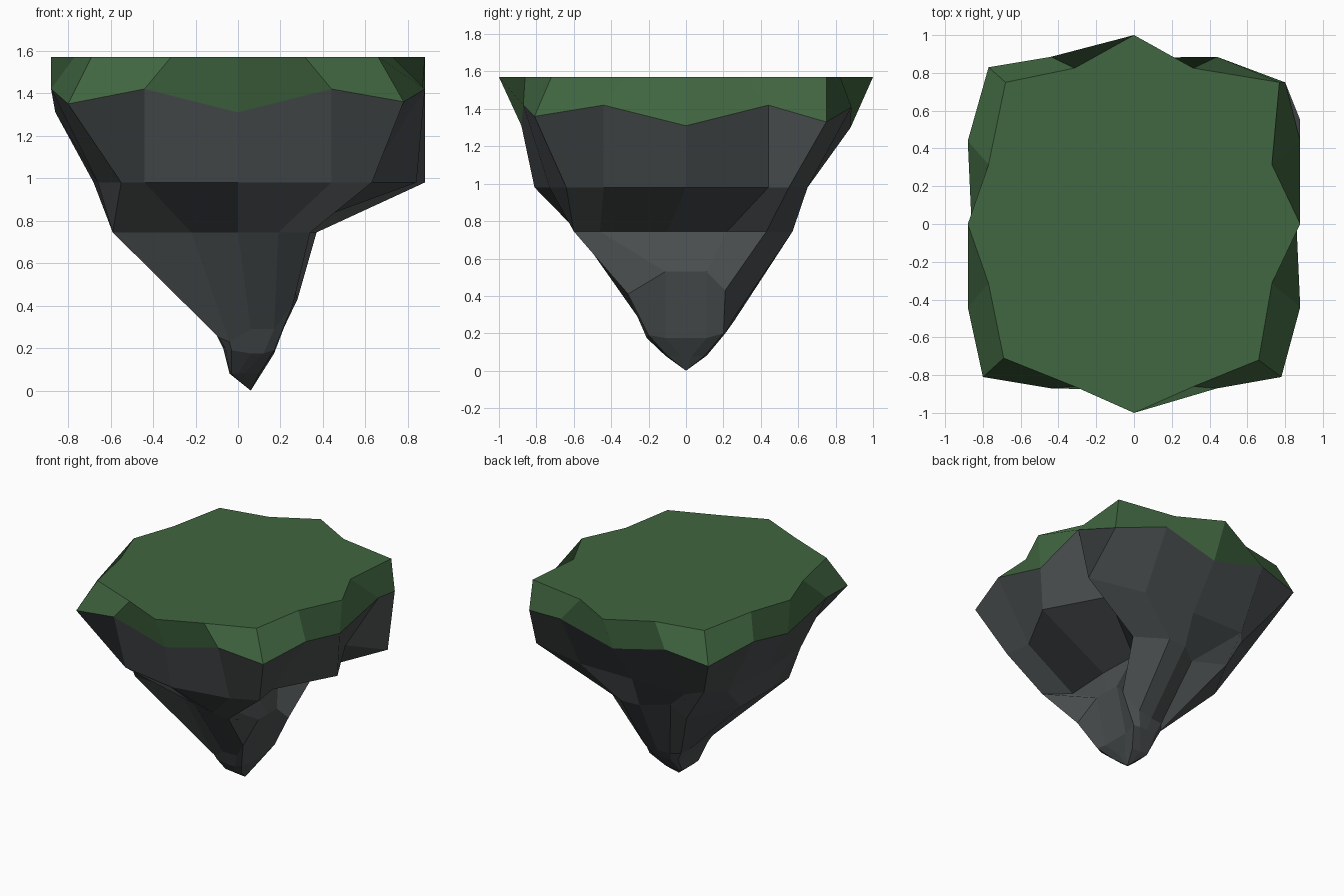
import bpy, bmesh, math

if "Cube" in bpy.data.objects:
    bpy.data.objects.remove(bpy.data.objects["Cube"])


def material(name, rgb):
    m = bpy.data.materials.new(name)
    m.diffuse_color = (*rgb, 1)
    m.use_nodes = True
    m.node_tree.nodes["Principled BSDF"].inputs["Base Color"].default_value = m.diffuse_color
    return m


def ring(sides, spread, corners, lift=0.0):
    """16 points, anticlockwise from +x. sides (+x, +y, -x, -y): middle distance,
    distance beside the middle, height. corners follow each side: x, y, height."""
    pts = []
    for k, ((mid, beside, z), corner) in enumerate(zip(sides, corners)):
        c, s = round(math.cos(k * math.pi / 2)), round(math.sin(k * math.pi / 2))
        for r, t, h in ((beside, -spread, z + lift), (mid, 0, z), (beside, spread, z + lift)):
            pts.append((r * c - t * s, r * s + t * c, h))
        pts.append(corner)
    return pts


def loft(name, rings, mat, cap=False, tip=None):
    bm = bmesh.new()
    loops = [[bm.verts.new(p) for p in r] for r in rings]
    for a, b in zip(loops, loops[1:]):
        for i in range(len(a)):
            j = (i + 1) % len(a)
            bm.faces.new((a[i], b[i], b[j], a[j]))
    if cap:
        bm.faces.new(loops[0])
    if tip:
        t = bm.verts.new(tip)
        last = loops[-1]
        for i in range(len(last)):
            bm.faces.new((last[i], t, last[(i + 1) % len(last)]))
    bmesh.ops.recalc_face_normals(bm, faces=bm.faces)
    # make sure the shell faces outwards
    f = max(bm.faces, key=lambda q: q.calc_center_median().x)
    if f.normal.x < 0:
        bmesh.ops.reverse_faces(bm, faces=bm.faces)
    me = bpy.data.meshes.new(name)
    bm.to_mesh(me)
    bm.free()
    me.materials.append(mat)
    ob = bpy.data.objects.new(name, me)
    bpy.context.collection.objects.link(ob)
    return ob


grass = material("grass green", (0.052, 0.132, 0.052))
stone = material("dark stone", (0.070, 0.079, 0.081))

# Grass rim and its uneven lower edge
T = 1.57
rim = ring([(.88, .73, T), (1, .825, T), (.88, .77, T), (1, .86, T)], .315,
           [(.77, .75, T), (-.68, .75, T), (-.69, -.71, T), (.66, -.72, T)])
turf_edge = ring([(.86, .88, 1.31), (.88, .885, 1.30), (.86, .88, 1.31), (.88, .87, 1.31)], .44,
                 [(.80, .75, 1.33), (-.77, .83, 1.35), (-.80, -.81, 1.35), (.78, -.81, 1.36)],
                 lift=.11)

# Upper rock ledge
Z = .98
ledge = ring([(.84, .60, Z), (.65, .65, Z), (.68, .66, Z), (.81, .73, Z)], .44,
             [(.88, .55, Z), (-.53, .54, Z), (-.55, -.54, Z), (.63, -.64, Z)])

# Irregular waist, recessed on the right under the ledge
waist = [(x, y, .745) for x, y in (
    (.18, -.46), (.20, -.1), (.19, .22), (.37, .43),
    (.15, .57), (0, .56), (-.17, .43), (-.39, .55),
    (-.59, .18), (-.59, 0), (-.59, -.2), (-.59, -.40),
    (-.22, -.40), (0, -.53), (.19, -.58), (.34, -.60))]

# Neck, stepped at the front right
neck = [(.25, -.11, .53), (.25, 0, .53), (.25, .11, .53), (.28, .21, .43),
        (.17, .26, .29), (.06, .26, .27), (-.04, .25, .27), (-.09, .19, .26),
        (-.10, .11, .26), (-.10, 0, .26), (-.10, -.11, .26), (-.09, -.19, .25),
        (-.04, -.23, .23), (.06, -.26, .29), (.17, -.26, .29), (.26, -.31, .41)]

# Nub
nub = [(.17, -.11, .175), (.17, 0, .175), (.17, .11, .175), (.17, .20, .20),
       (.12, .21, .20), (.06, .21, .20), (-.02, .21, .20), (-.06, .18, .20),
       (-.07, .11, .20), (-.07, 0, .20), (-.07, -.11, .20), (-.06, -.18, .20),
       (-.03, -.21, .19), (.06, -.21, .175), (.12, -.21, .175), (.17, -.20, .19)]

# Blunt point
point = ring([(.11, .11, .08), (.11, .11, .08), (.04, .04, .08), (.11, .11, .08)], .03,
             [(.10, .10, .08), (-.035, .10, .08), (-.035, -.10, .08), (.10, -.10, .08)])

loft("grass_top", [rim, turf_edge], grass, cap=True)
loft("rock_base", [turf_edge, ledge, waist, neck, nub, point], stone, tip=(.06, 0, 0))
